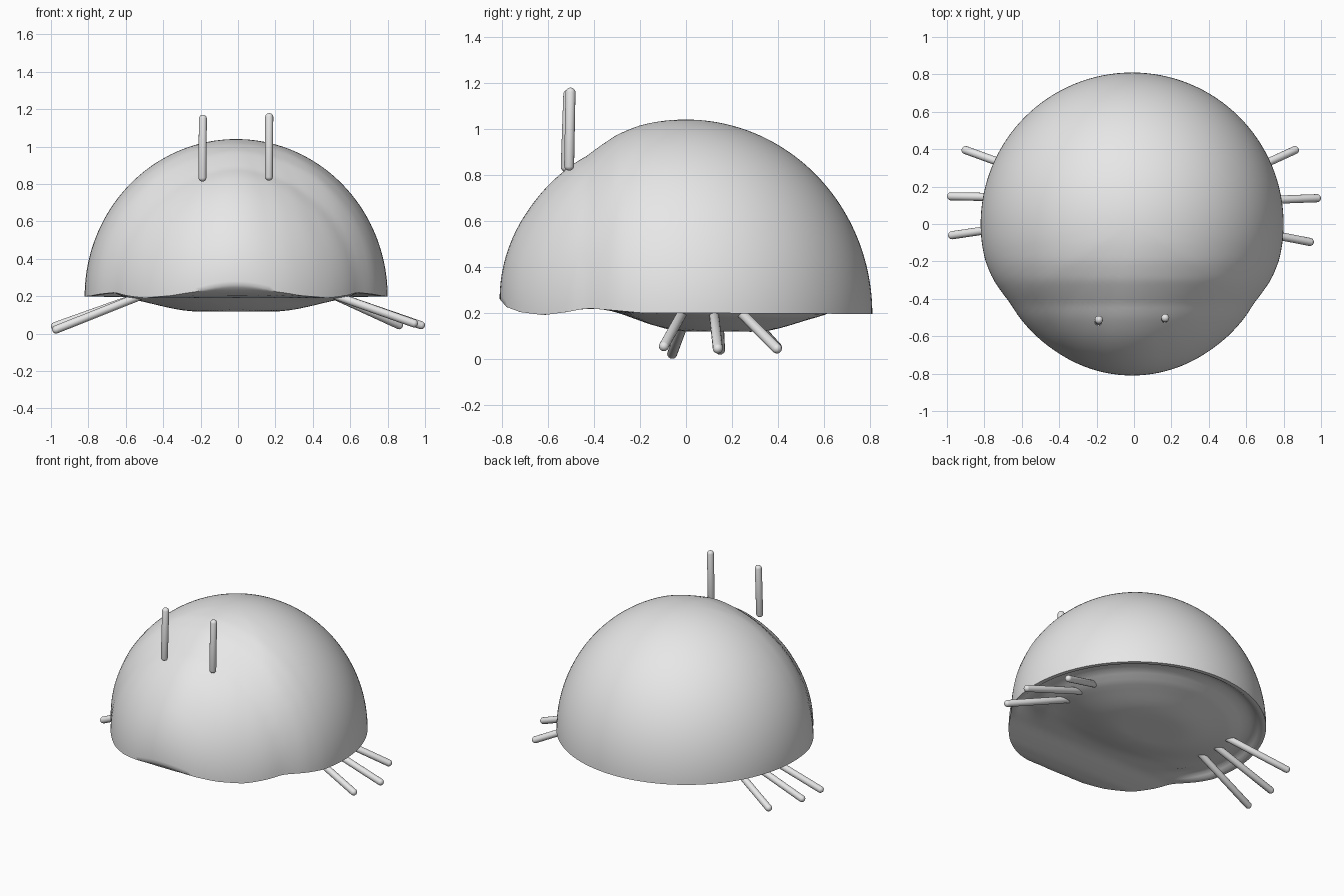
import bpy, bmesh, math
from mathutils import Vector

if "Cube" in bpy.data.objects:
    bpy.data.objects.remove(bpy.data.objects["Cube"])

grey = bpy.data.materials.new("plain grey")
grey.diffuse_color = (0.8, 0.8, 0.8, 1)
grey.use_nodes = True
grey.node_tree.nodes["Principled BSDF"].inputs["Base Color"].default_value = grey.diffuse_color

R, CX, TOP = 0.81, -0.01, 1.04
# squeeze of the cross-section along y: neck groove and smaller head
SQUEEZE = [(-0.81, 0.93), (-0.7, 0.93), (-0.6, 0.94), (-0.5, 0.945), (-0.43, 0.942),
           (-0.38, 0.958), (-0.3, 0.985), (-0.2, 0.998), (-0.1, 1.0)]
# height of the lower edge along y
EDGE = [(-0.81, 0.26), (-0.78, 0.225), (-0.72, 0.203), (-0.62, 0.19), (-0.52, 0.203),
        (-0.43, 0.22), (-0.33, 0.212), (-0.2, 0.2), (0.81, 0.195)]


def smooth(a, b, t):
    t = min(1, max(0, (t - a) / (b - a)))
    return t * t * (3 - 2 * t)


def lookup(table, y):
    for (y0, v0), (y1, v1) in zip(table, table[1:]):
        if y <= y1:
            return v0 + (v1 - v0) * max(0, (y - y0) / (y1 - y0))
    return table[-1][1]


def finish(bm, name, angle=50):
    bmesh.ops.recalc_face_normals(bm, faces=bm.faces)
    mesh = bpy.data.meshes.new(name)
    bm.to_mesh(mesh)
    bm.free()
    mesh.materials.append(grey)
    ob = bpy.data.objects.new(name, mesh)
    bpy.context.collection.objects.link(ob)
    bpy.ops.object.select_all(action='DESELECT')
    bpy.context.view_layer.objects.active = ob
    ob.select_set(True)
    bpy.ops.object.shade_smooth_by_angle(angle=math.radians(angle))
    return ob


def dome_point(az, phi):
    """Point on the upper shell; phi runs from the top to the lower edge."""
    x, y = R * math.sin(phi) * math.cos(az), R * math.sin(phi) * math.sin(az)
    g = lookup(SQUEEZE, y)
    edge = lookup(EDGE, R * math.sin(az))
    return Vector((CX + x * g, y, edge + (TOP - edge) * math.cos(phi) * g))


def under_point(az, f):
    """Point on the underside; f is the share of the way out to the edge."""
    p = dome_point(az, math.pi / 2)
    x, y = (p.x - CX) * f, p.y * f
    z = lookup(EDGE, y)
    back = smooth(-0.45, -0.2, y)
    z += 0.03 * back * smooth(0.97, 0.91, f) * smooth(0.72, 0.86, f) if f < 0.97 else 0
    d = math.hypot(x / 0.66, (y - 0.15) / 0.5)
    z -= 0.08 * (1 - smooth(0.3, 1.05, d))
    return Vector((CX + x, y, z))


# body: rounded shell and head with a bulging belly, as rings around z
N, ROWS = 128, 56
bm = bmesh.new()
rings = []
for i in range(1, ROWS + 1):
    rings.append([bm.verts.new(dome_point(2 * math.pi * k / N, math.pi / 2 * i / ROWS))
                  for k in range(N)])
for f in (0.985, 0.965, 0.94, 0.91, 0.88, 0.85, 0.8, 0.75, 0.7, 0.65, 0.6, 0.55,
          0.5, 0.45, 0.4, 0.35, 0.3, 0.2, 0.1):
    rings.append([bm.verts.new(under_point(2 * math.pi * k / N, f)) for k in range(N)])
for a, b in zip(rings, rings[1:]):
    for k in range(N):
        j = (k + 1) % N
        bm.faces.new((a[k], b[k], b[j], a[j]))
for ring, tip in ((rings[0], dome_point(0, 0)), (rings[-1], under_point(0, 0))):
    v = bm.verts.new(tip)
    for k in range(N):
        bm.faces.new((v, ring[k], ring[(k + 1) % N]))
finish(bm, "body")


# round-ended rod between two points
def rod(name, a, b, r=0.022):
    a, b = Vector(a), Vector(b)
    bm = bmesh.new()
    bmesh.ops.create_uvsphere(bm, u_segments=16, v_segments=9, radius=r)
    rot = (b - a).to_track_quat('Z', 'Y')
    for v in bm.verts:
        v.co = (b if v.co.z > 0 else a) + rot @ v.co
    finish(bm, name)


# legs
LEGS = {
    "leg_left_rear": ((-0.50, 0.25, 0.21), (-0.90, 0.395, 0.05)),
    "leg_left_middle": ((-0.50, 0.14, 0.21), (-0.978, 0.148, 0.04)),
    "leg_left_front": ((-0.50, 0.01, 0.21), (-0.972, -0.06, 0.022)),
    "leg_right_rear": ((0.50, 0.23, 0.21), (0.86, 0.395, 0.045)),
    "leg_right_middle": ((0.50, 0.12, 0.21), (0.978, 0.138, 0.045)),
    "leg_right_front": ((0.50, -0.01, 0.21), (0.94, -0.096, 0.055)),
}
for name, (root, tip) in LEGS.items():
    rod(name, root, tip)

# antennae
rod("antenna_left", (-0.19, -0.523, 0.835), (-0.188, -0.512, 1.148))
rod("antenna_right", (0.165, -0.508, 0.84), (0.167, -0.502, 1.157))
